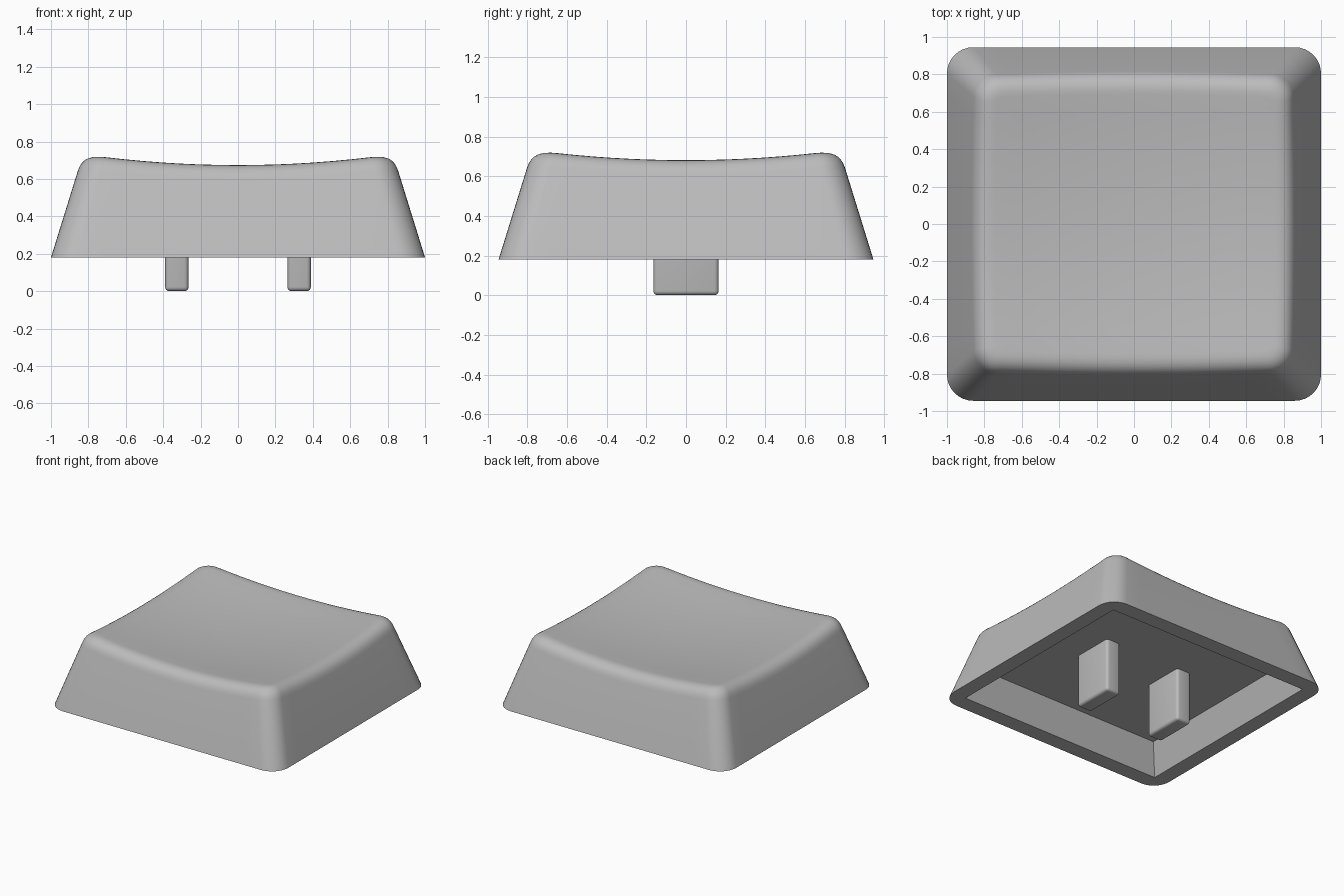
import bpy, bmesh, math

if "Cube" in bpy.data.objects:
    bpy.data.objects.remove(bpy.data.objects["Cube"])

BASE_Z, CEIL_Z = 0.18, 0.415
HX, HY, SLOPE = 1.0, 0.945, 0.31
CORNER, EDGE = 8, 14            # segments per corner arc and per straight side

grey = bpy.data.materials.new("mid grey")
grey.diffuse_color = (0.5, 0.5, 0.5, 1)
grey.use_nodes = True
grey.node_tree.nodes["Principled BSDF"].inputs["Base Color"].default_value = grey.diffuse_color


def outline(hx, hy, r):
    """Rounded rectangle, counter-clockwise, always the same point count."""
    arcs = []
    for k, (sx, sy) in enumerate([(1, 1), (-1, 1), (-1, -1), (1, -1)]):
        arcs.append([(sx * (hx - r) + r * math.cos(a), sy * (hy - r) + r * math.sin(a))
                     for a in (math.pi / 2 * (k + j / CORNER) for j in range(CORNER + 1))])
    pts = []
    for k in range(4):
        pts += arcs[k]
        (ax, ay), (bx, by) = arcs[k][-1], arcs[(k + 1) % 4][0]
        pts += [(ax + (bx - ax) * j / EDGE, ay + (by - ay) * j / EDGE) for j in range(1, EDGE)]
    return pts


def dish(x, y):
    return 0.63 + 0.088 * (x * x + y * y)


def wall_point(i, inset, extra=0.0):
    """Point i of the wall outline moved inward; extra also tightens the corner."""
    t = inset + extra
    return outline(HX - t, HY - t, max(0.14 - 0.12 * inset - 0.9 * extra, 0.02))[i]


def finish(bm, name):
    bmesh.ops.remove_doubles(bm, verts=bm.verts, dist=1e-5)
    bmesh.ops.recalc_face_normals(bm, faces=bm.faces)
    me = bpy.data.meshes.new(name)
    bm.to_mesh(me)
    bm.free()
    me.materials.append(grey)
    ob = bpy.data.objects.new(name, me)
    bpy.context.collection.objects.link(ob)
    bpy.ops.object.select_all(action='DESELECT')
    ob.select_set(True)
    bpy.context.view_layer.objects.active = ob
    bpy.ops.object.shade_smooth_by_angle(angle=math.radians(35))
    return ob


# Cap shell: ceiling, sloped cavity, bottom rim, outer wall, rounded edge, dished top
flat = lambda hx, hy, r, z: [(x, y, z) for x, y in outline(hx, hy, r)]
rings = [flat(0.807, 0.747, 0, CEIL_Z), flat(0.88, 0.82, 0, BASE_Z), flat(HX, HY, 0.14, BASE_Z)]

count = len(rings[0])
STEPS = 7
fillet = [[] for _ in range(STEPS + 1)]
for i in range(count):
    z = 0.68
    for _ in range(4):          # where the wall meets the dish
        x, y = wall_point(i, SLOPE * (z - BASE_Z))
        z = dish(x, y)
    inset = SLOPE * (z - BASE_Z)
    lx, ly = wall_point(i, inset - SLOPE * 0.085)
    ux, uy = wall_point(i, inset, 0.095)
    p0, p1, p2 = (lx, ly, z - 0.085), (x, y, z), (ux, uy, dish(ux, uy))
    for s in range(STEPS + 1):
        t = s / STEPS
        fillet[s].append(tuple((1 - t) ** 2 * a + 2 * t * (1 - t) * b + t * t * c
                               for a, b, c in zip(p0, p1, p2)))
rings += fillet
for f in (0.85, 0.7, 0.55, 0.4, 0.25, 0.1):
    rings.append([(x * f, y * f, dish(x * f, y * f)) for x, y, _ in fillet[-1]])

bm = bmesh.new()
loops = [[bm.verts.new(p) for p in ring] for ring in rings]
for a, b in zip(loops, loops[1:]):
    for i in range(count):
        j = (i + 1) % count
        bm.faces.new((a[i], a[j], b[j], b[i]))
bm.faces.new(loops[0])
bm.faces.new(loops[-1])
finish(bm, "cap_shell")

# Two mounting prongs under the ceiling
for side, name in ((-1, "left_prong"), (1, "right_prong")):
    bm = bmesh.new()
    bmesh.ops.create_cube(bm, size=1)
    top = CEIL_Z + 0.03
    for v in bm.verts:
        v.co = (side * 0.327 + v.co.x * 0.125, v.co.y * 0.33, (v.co.z + 0.5) * top)
    edges = [e for e in bm.edges if min(v.co.z for v in e.verts) < 0.01]
    bmesh.ops.bevel(bm, geom=edges, offset=0.022, segments=4, profile=0.5, affect='EDGES')
    finish(bm, name)
